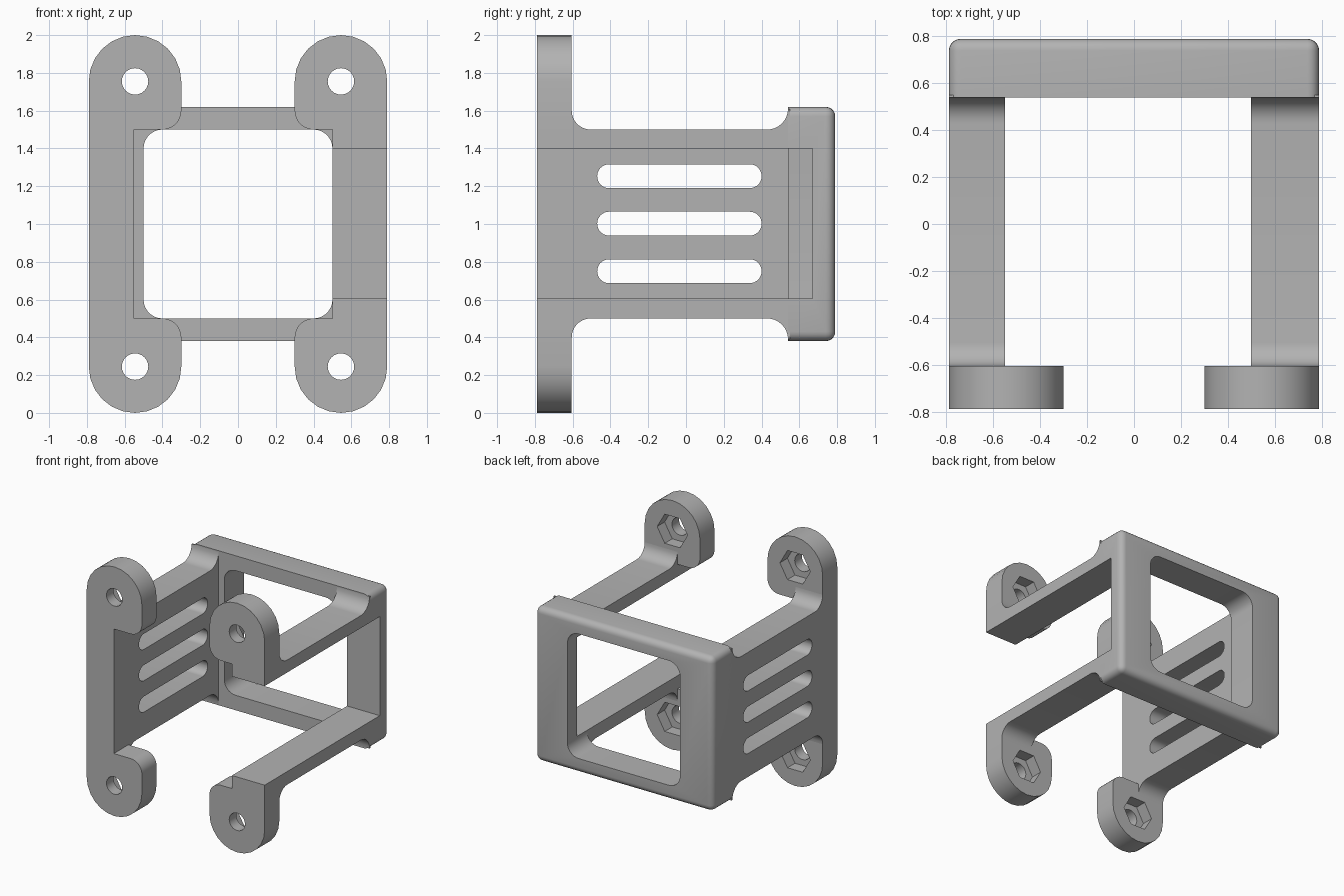
import bpy
import bmesh
from math import pi, cos, sin, radians
from mathutils import Vector

if "Cube" in bpy.data.objects:
    bpy.data.objects.remove(bpy.data.objects["Cube"], do_unlink=True)

GREY = (0.45, 0.45, 0.45, 1)
mat = bpy.data.materials.new("light grey plastic")
mat.use_nodes = True
mat.diffuse_color = GREY
mat.node_tree.nodes["Principled BSDF"].inputs["Base Color"].default_value = GREY

W, INNER = 0.79, 0.5           # half width, half opening
FRONT, LUG_BACK = -0.79, -0.605
FRAME_Y = 0.54                 # front face of the back frame
HOLE_X, HOLE_Z, LUG_R = 0.545, 0.755, 0.245


def arc(cx, cy, r, a0, a1, n=8):
    """Points along an arc, angles in degrees."""
    return [(cx + r * cos(radians(a0 + (a1 - a0) * i / n)),
             cy + r * sin(radians(a0 + (a1 - a0) * i / n))) for i in range(n + 1)]


def rounded_rect(w, h, r, cx=0, cy=0):
    """Rounded rectangle from half sizes."""
    pts = []
    for i, (sx, sy) in enumerate([(1, 1), (-1, 1), (-1, -1), (1, -1)]):
        pts += arc(cx + sx * (w - r), cy + sy * (h - r), r, 90 * i, 90 * i + 90)
    return pts


def extrude(name, pts, axis, a, b):
    """Prism from a profile: axis 'x' takes (y, z), axis 'y' takes (x, z)."""
    bm = bmesh.new()
    place = (lambda p: (a, p[0], p[1])) if axis == "x" else (lambda p: (p[0], a, p[1]))
    face = bm.faces.new([bm.verts.new(place(p)) for p in pts])
    out = bmesh.ops.extrude_face_region(bm, geom=[face])
    step = Vector((b - a, 0, 0) if axis == "x" else (0, b - a, 0))
    bmesh.ops.translate(bm, vec=step, verts=[v for v in out["geom"] if isinstance(v, bmesh.types.BMVert)])
    bmesh.ops.remove_doubles(bm, verts=bm.verts, dist=1e-5)
    bmesh.ops.recalc_face_normals(bm, faces=bm.faces)
    mesh = bpy.data.meshes.new(name)
    bm.to_mesh(mesh)
    bm.free()
    mesh.materials.append(mat)
    ob = bpy.data.objects.new(name, mesh)
    bpy.context.collection.objects.link(ob)
    ob.location.z = 1.0        # everything is drawn about mid height
    return ob


def select(ob):
    bpy.ops.object.select_all(action="DESELECT")
    ob.select_set(True)
    bpy.context.view_layer.objects.active = ob


def cut(ob, *cutters):
    for c in cutters:
        m = ob.modifiers.new("cut", "BOOLEAN")
        m.operation, m.solver, m.object = "DIFFERENCE", "EXACT", c
        select(ob)
        bpy.ops.object.modifier_apply(modifier=m.name)
        bpy.data.objects.remove(c, do_unlink=True)


def finish(ob):
    select(ob)
    bpy.ops.object.shade_smooth_by_angle(angle=radians(30))


def side_window():
    """Cutter that opens the left side."""
    return extrude("window_cutter", [(-1, -0.395), (0.67, -0.395), (0.67, 0.4), (-1, 0.4)], "x", 0.4, 1)


# Side profile with fillets running into the lugs and the back frame
upper = [(FRONT, 0.5), (-0.7, 0.5), (-0.7, 0.6)]
upper += arc(LUG_BACK + 0.1, 0.6, 0.1, 180, 270)
upper += arc(FRAME_Y - 0.11, 0.61, 0.11, 270, 360)
upper += [(0.55, 0.61), (0.55, 0.5), (0.6, 0.5)]
side = upper + [(y, -z) for y, z in reversed(upper)]

# Slotted wall on the right
wall = extrude("slotted_wall", side, "x", -W, -0.55)
cut(wall, *[extrude("slot_cutter", rounded_rect(0.435, 0.063, 0.062, -0.035, z), "x", -1, -0.4)
            for z in (-0.25, 0.002, 0.253)])
finish(wall)

# Upper and lower rails on the open left side
rails = extrude("left_rails", side, "x", INNER, W)
cut(rails, side_window())
finish(rails)

# Back frame: rounded box, sharp at the front, with a rounded opening
frame = extrude("back_frame", [(-W, -0.62), (W, -0.62), (W, 0.62), (-W, 0.62)], "y", FRAME_Y, W)
bm = bmesh.new()
bm.from_mesh(frame.data)
soft = [e for e in bm.edges if max(v.co.y for v in e.verts) > FRAME_Y + 0.1]
bmesh.ops.bevel(bm, geom=soft, offset=0.05, segments=5, profile=0.5, affect="EDGES")
bm.to_mesh(frame.data)
bm.free()
cut(frame, extrude("opening_cutter", rounded_rect(INNER, INNER, 0.1), "y", 0.3, 1), side_window())
finish(frame)

# Four mounting lugs with a screw hole and a hexagonal nut pocket behind
lug_shape = arc(HOLE_X, HOLE_Z, LUG_R, 0, 180, 12)
lug_shape += arc(HOLE_X - LUG_R + 0.1, 0.6, 0.1, 180, 270) + [(W, 0.5)]
for sx, x_name in ((1, "left"), (-1, "right")):
    for sz, z_name in ((1, "upper"), (-1, "lower")):
        lug = extrude(f"{z_name}_{x_name}_lug", [(sx * x, sz * z) for x, z in lug_shape], "y", FRONT, LUG_BACK)
        cx, cz = sx * HOLE_X, sz * HOLE_Z
        hole = extrude("hole_cutter", arc(cx, cz, 0.07, 0, 345, 23), "y", -1, 0)
        pocket = extrude("pocket_cutter", arc(cx, cz, 0.135, 0, 300, 5), "y", -0.7, 0)
        cut(lug, hole, pocket)
        finish(lug)
